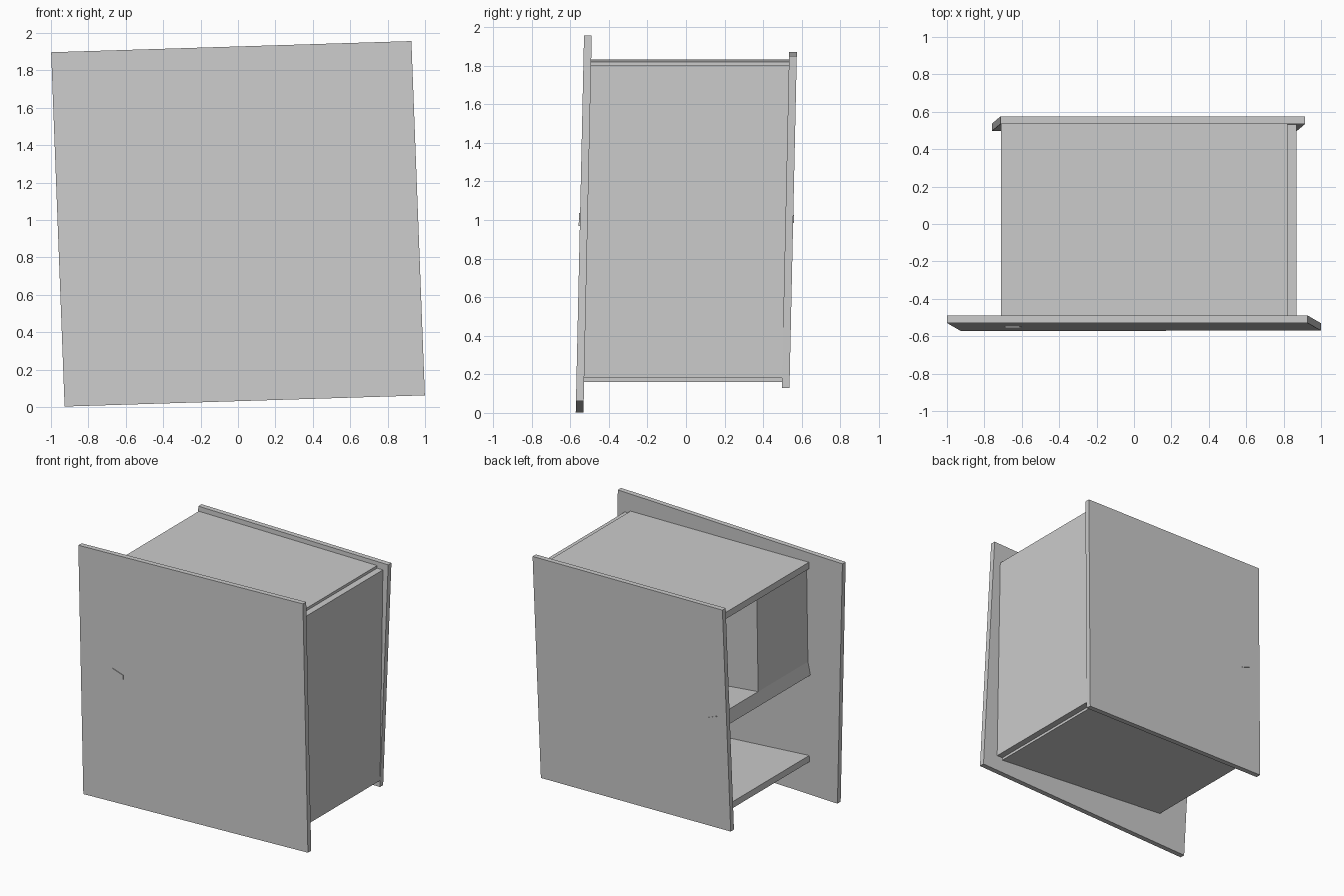
import bpy

cube = bpy.data.objects.get("Cube")
if cube:
    bpy.data.objects.remove(cube, do_unlink=True)

# One plain grey for everything
grey = bpy.data.materials.new("plain_grey")
grey.use_nodes = True
grey.diffuse_color = (0.6, 0.6, 0.6, 1)
bsdf = next(n for n in grey.node_tree.nodes if n.type == 'BSDF_PRINCIPLED')
bsdf.inputs["Base Color"].default_value = grey.diffuse_color

BACK_LEAN = 0.022   # the whole cabinet leans slightly backwards
MID_HEIGHT = 0.98


def board(name, xs, ys, zs, lean=0.0, rise=0.0):
    """Flat board: lean slides x with height, rise lifts z along x."""
    bpy.ops.mesh.primitive_cube_add(size=1)
    ob = bpy.context.object
    ob.name = name
    cx, cy, cz = [(a + b) / 2 for a, b in (xs, ys, zs)]
    for v in ob.data.vertices:
        dx = v.co.x * (xs[1] - xs[0])
        dy = v.co.y * (ys[1] - ys[0])
        dz = v.co.z * (zs[1] - zs[0])
        z = cz + dz + rise * dx
        v.co = (cx + dx + lean * dz, cy + dy + BACK_LEAN * (z - MID_HEIGHT), z)
    ob.data.materials.append(grey)
    return ob


depth = (-0.51, 0.515)

# Large end panels, twisted in opposite directions
board("front_panel", (-0.963, 0.963), (-0.55, -0.51), (0.033, 1.927), -0.038, 0.031)
board("back_panel", (-0.737, 0.892), (0.515, 0.555), (0.14, 1.86), 0.026, -0.012)

# Carcass: top, sloping bottom and the closed side
board("top_board", (-0.71, 0.82), depth, (1.775, 1.826), rise=-0.008)
board("bottom_board", (-0.69, 0.82), depth, (0.213, 0.263), rise=-0.07)
board("side_board", (0.82, 0.87), depth, (0.18, 1.80))

# Interior: tilted shelf, half-width side panel and partition above it
board("shelf", (-0.70, 0.82), depth, (0.874, 0.974), 0.2, -0.1)
board("half_side_panel", (-0.69, -0.63), (-0.51, 0.10), (1.03, 1.79))
board("partition", (-0.63, 0.82), (0.05, 0.10), (0.94, 1.79))

# Small slanted pull plates
board("front_pull", (-0.69, -0.598), (-0.556, -0.549), (0.985, 1.02), rise=-0.33)
board("back_pull", (-0.655, -0.57), (0.554, 0.559), (1.0, 1.008), rise=-0.4)
